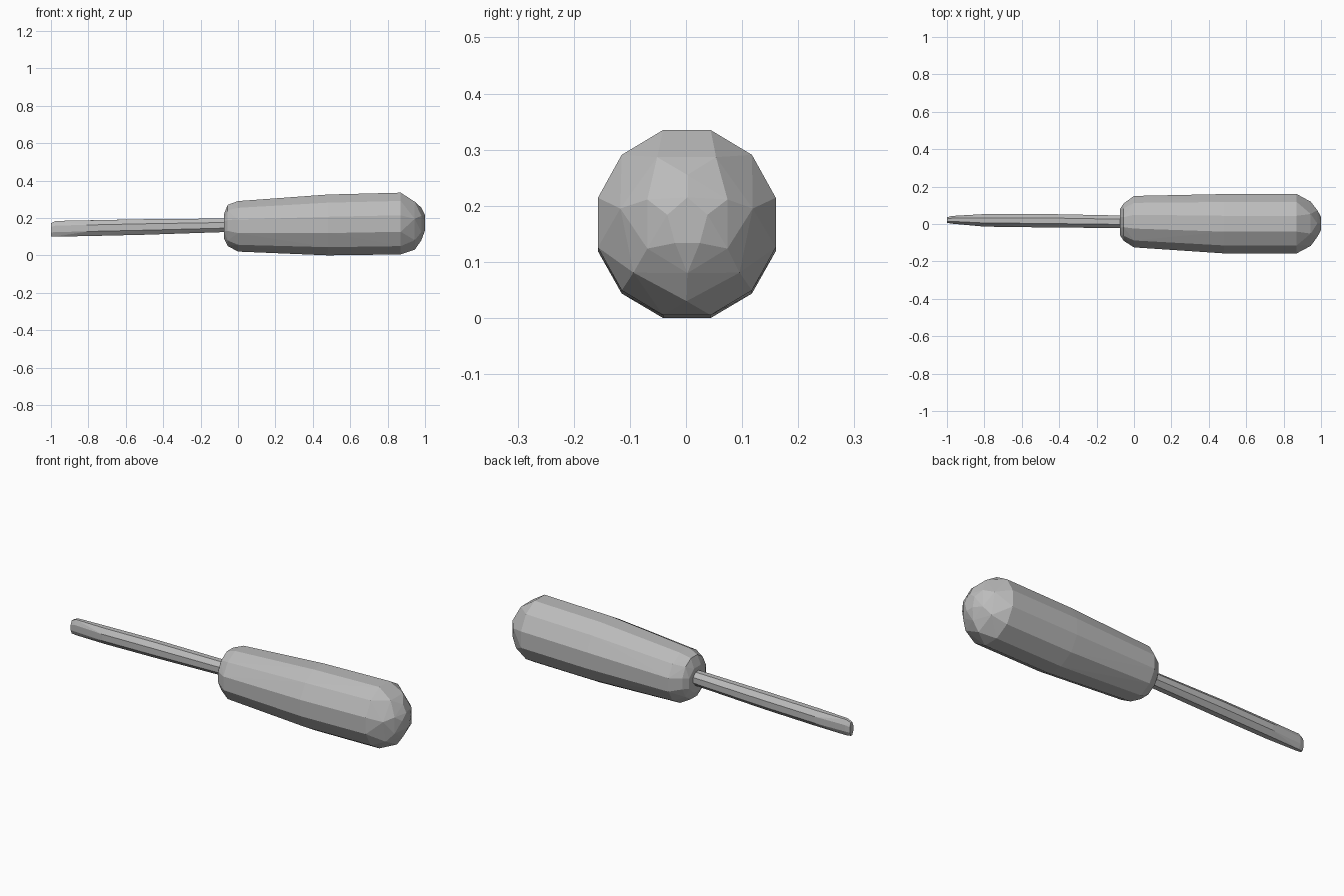
import bpy, bmesh
from math import cos, sin, pi

cube = bpy.data.objects.get("Cube")
if cube:
    bpy.data.objects.remove(cube, do_unlink=True)

grey = bpy.data.materials.new("plain_grey")
grey.use_nodes = True
colour = (0.5, 0.5, 0.5, 1)
grey.diffuse_color = colour
grey.node_tree.nodes["Principled BSDF"].inputs["Base Color"].default_value = colour


def faceted_hull(name, rings):
    """Wrap flat facets around rings: (x, y_min, y_max, z_min, z_max, sides, turn)."""
    bm = bmesh.new()
    for x, y0, y1, z0, z1, sides, turn in rings:
        # widen so that the flats, not the corners, reach the limits
        grow = 1 / cos(pi / sides) if turn == 0.5 and sides % 4 == 0 else 1
        for i in range(sides):
            a = 2 * pi * (i + turn) / sides
            bm.verts.new((x, (y0 + y1) / 2 + (y1 - y0) / 2 * grow * cos(a),
                          (z0 + z1) / 2 + (z1 - z0) / 2 * grow * sin(a)))
    hull = bmesh.ops.convex_hull(bm, input=bm.verts)
    inner = [v for v in bm.verts if not v.link_faces]
    bmesh.ops.delete(bm, geom=inner, context='VERTS')
    bmesh.ops.recalc_face_normals(bm, faces=bm.faces)
    mesh = bpy.data.meshes.new(name)
    bm.to_mesh(mesh)
    bm.free()
    mesh.materials.append(grey)
    obj = bpy.data.objects.new(name, mesh)
    bpy.context.collection.objects.link(obj)
    return obj


# Handle: chamfered collar, swelling grip and rounded butt
faceted_hull("handle", [
    (-0.075, -0.06, 0.08, 0.09, 0.22, 8, 0.5),
    (-0.055, -0.09, 0.11, 0.05, 0.27, 12, 0.5),
    (0.00, -0.125, 0.15, 0.02, 0.29, 12, 0.5),
    (0.48, -0.157, 0.16, 0.00, 0.325, 12, 0.5),
    (0.87, -0.157, 0.16, 0.005, 0.335, 12, 0.5),
    (0.945, -0.12, 0.122, 0.03, 0.30, 7, 0.25),
    (0.98, -0.08, 0.085, 0.08, 0.255, 6, 0.5),
    (1.00, -0.035, 0.04, 0.125, 0.215, 5, 0.25),
])

# Shaft: slim rod flattening to a blade tip
faceted_hull("shaft", [
    (-0.05, -0.022, 0.045, 0.125, 0.197, 8, 0.5),
    (-0.50, -0.018, 0.054, 0.11, 0.193, 8, 0.5),
    (-0.80, -0.014, 0.053, 0.103, 0.187, 8, 0.5),
    (-0.975, 0.002, 0.043, 0.10, 0.184, 8, 0.5),
    (-1.00, 0.006, 0.036, 0.102, 0.172, 8, 0.5),
])
